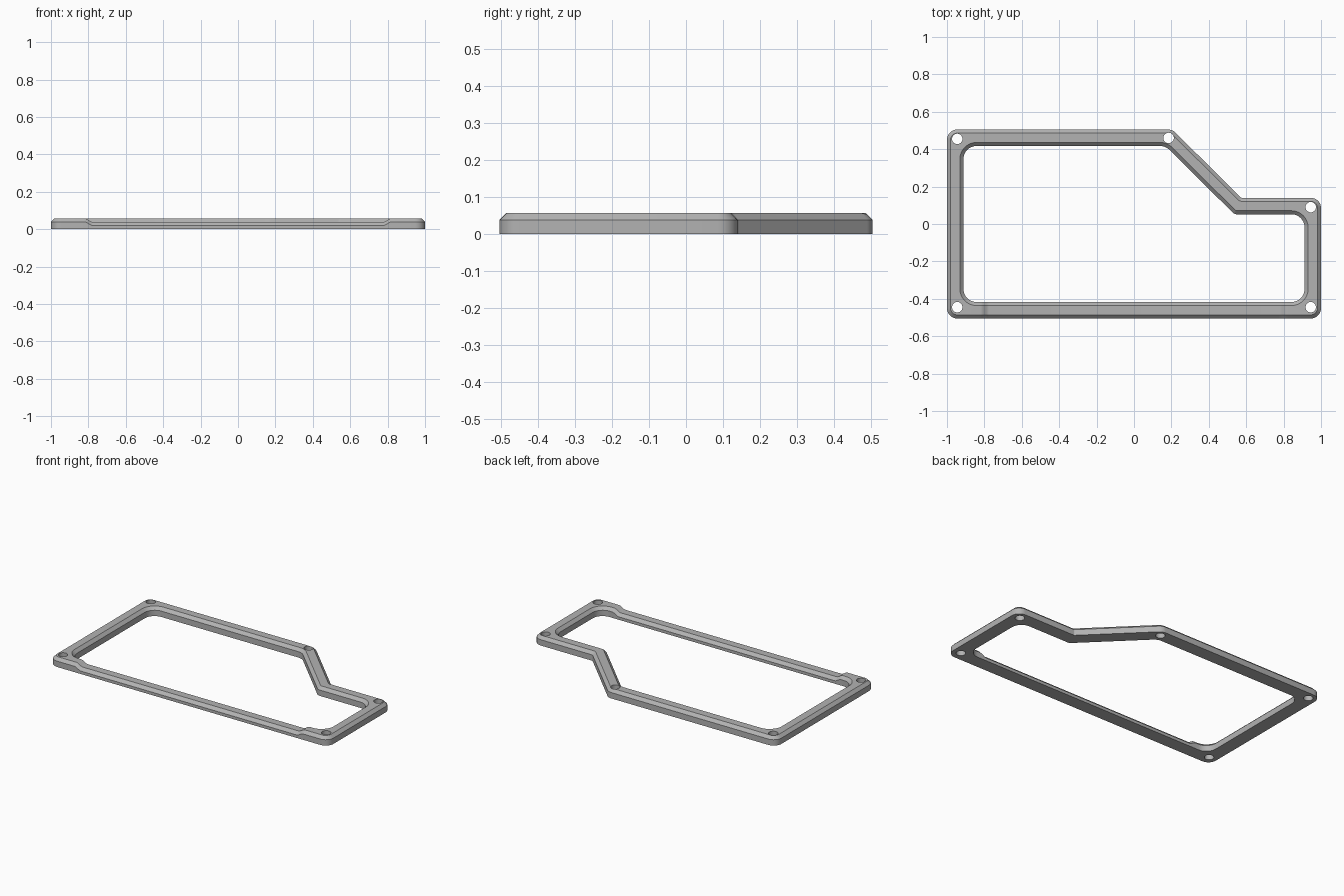
import bpy, bmesh, math
from mathutils import Vector

cube = bpy.data.objects.get("Cube")
if cube:
    bpy.data.objects.remove(cube, do_unlink=True)

HEIGHT, SHOULDER, CHAMFER, WIDTH = 0.057, 0.038, 0.019, 0.088
DIP, DIP_START, DIP_END = 0.019, 0.82, 0.775
ARC_STEPS = 8
OUTLINE = [Vector(p) for p in [(-1, -.505), (1, -.505), (1, .14), (.573, .14), (.205, .505), (-1, .505)]]
HOLES = [(-.945, -.445), (.945, -.445), (.945, .09), (.185, .46), (-.945, .455)]
HOLE_RADIUS = 0.028

grey = bpy.data.materials.new("plain grey")
grey.use_nodes = True
grey.diffuse_color = (0.45, 0.45, 0.45, 1)
grey.node_tree.nodes["Principled BSDF"].inputs["Base Color"].default_value = grey.diffuse_color


def corner_radius(inset, convex):
    """Concentric fillets on the outer edge and on the opening."""
    on_outside = inset < WIDTH / 2
    if convex:
        return (0.055 if on_outside else 0.158) - inset
    return 0.01 + inset if on_outside else 0.03 + inset - WIDTH


def ring(inset):
    """Outline moved inward, with rounded corners and stations along the front bar."""
    points = []
    n = len(OUTLINE)
    for i, corner in enumerate(OUTLINE):
        a = (corner - OUTLINE[i - 1]).normalized()
        b = (OUTLINE[(i + 1) % n] - corner).normalized()
        na, nb = Vector((-a.y, a.x)), Vector((-b.y, b.x))
        mitre = (na + nb) / (1 + na.dot(nb))
        turn = math.atan2(a.x * b.y - a.y * b.x, a.dot(b))
        side = 1 if turn > 0 else -1
        radius = corner_radius(inset, turn > 0)
        centre = corner + mitre * (inset + side * radius)
        start = math.atan2(-na.y * side, -na.x * side)
        for k in range(ARC_STEPS + 1):
            t = start + turn * k / ARC_STEPS
            points.append(centre + radius * Vector((math.cos(t), math.sin(t))))
        if i == 0:
            xs = [DIP_START + (DIP_END - DIP_START) * k / 8 for k in range(9)]
            for x in [-x for x in xs] + xs[::-1]:
                points.append(Vector((x, OUTLINE[0].y + inset)))
    return points


def dip(p):
    """Lowering of the front bar, eased at both ends."""
    if p.y > -0.35:
        return 0
    t = min(max((DIP_START - abs(p.x)) / (DIP_START - DIP_END), 0), 1)
    return DIP * t * t * (3 - 2 * t)


# Frame: a chamfered section swept round the outline
section = [(0, 0), (0, SHOULDER), (CHAMFER, HEIGHT),
           (WIDTH - CHAMFER, HEIGHT), (WIDTH, SHOULDER), (WIDTH, 0)]
bm = bmesh.new()
rings = [[bm.verts.new((p.x, p.y, z - (dip(p) if z else 0))) for p in ring(inset)]
         for inset, z in section]
for j, low in enumerate(rings):
    high = rings[(j + 1) % len(rings)]
    for i in range(len(low)):
        k = (i + 1) % len(low)
        bm.faces.new((low[i], low[k], high[k], high[i]))
bmesh.ops.recalc_face_normals(bm, faces=bm.faces)
mesh = bpy.data.meshes.new("frame")
bm.to_mesh(mesh)
bm.free()
mesh.materials.append(grey)
frame = bpy.data.objects.new("frame", mesh)
bpy.context.collection.objects.link(frame)

# Screw holes: one cutter mesh with five cylinders
bm = bmesh.new()
for x, y in HOLES:
    made = bmesh.ops.create_cone(bm, cap_ends=True, segments=32, radius1=HOLE_RADIUS,
                                 radius2=HOLE_RADIUS, depth=0.3)
    bmesh.ops.translate(bm, verts=made["verts"], vec=(x, y, 0))
cutter_mesh = bpy.data.meshes.new("hole_cutter")
bm.to_mesh(cutter_mesh)
bm.free()
cutter_mesh.materials.append(grey)
cutter = bpy.data.objects.new("hole_cutter", cutter_mesh)
bpy.context.collection.objects.link(cutter)
cutter.hide_render = True

cut = frame.modifiers.new("screw_holes", 'BOOLEAN')
cut.operation = 'DIFFERENCE'
cut.solver = 'EXACT'
cut.object = cutter
for o in bpy.context.selected_objects:
    o.select_set(False)
bpy.context.view_layer.objects.active = frame
frame.select_set(True)
bpy.ops.object.modifier_apply(modifier=cut.name)
bpy.data.objects.remove(cutter, do_unlink=True)
bpy.ops.object.shade_smooth_by_angle(angle=math.radians(30))
